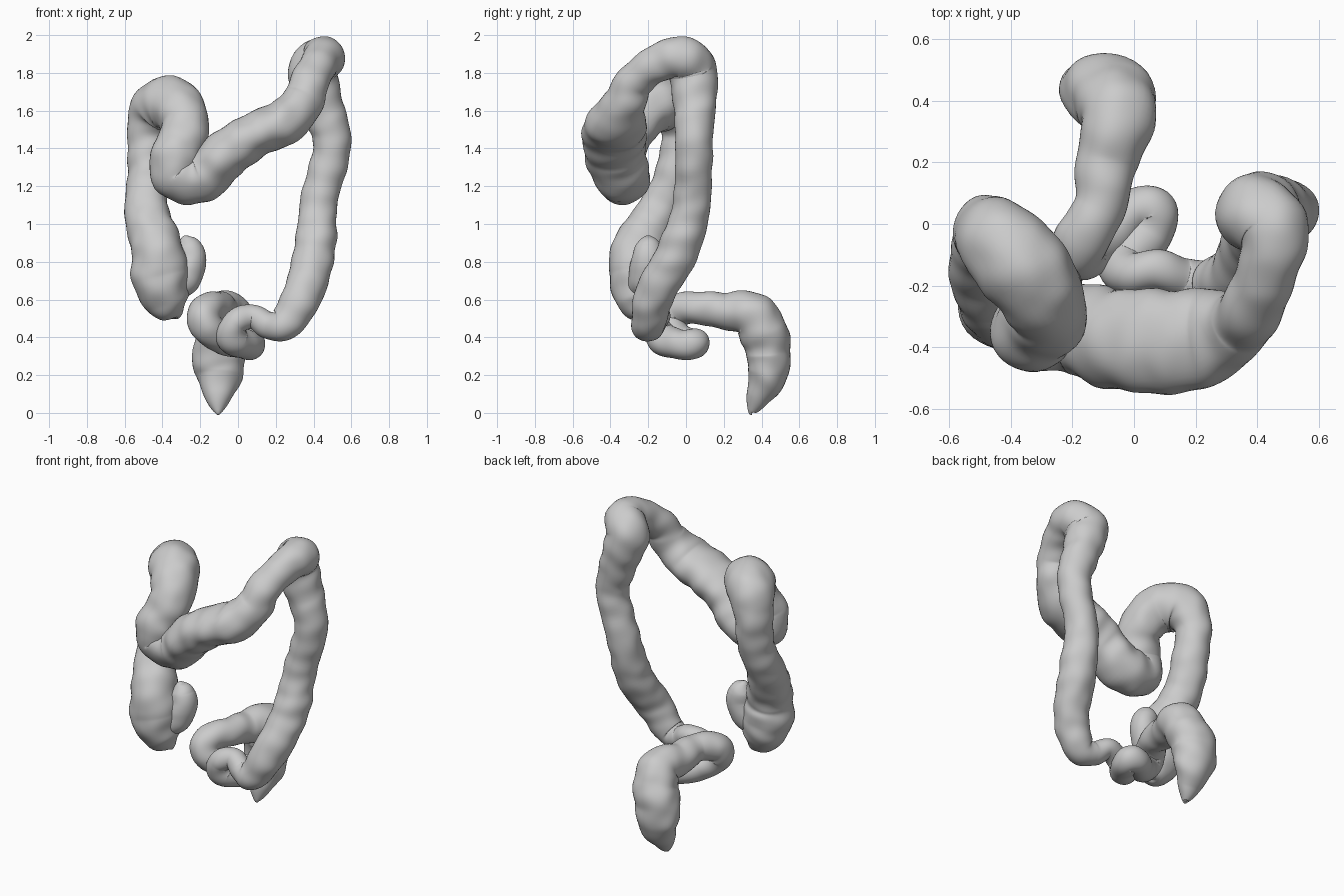
import bpy, bmesh, math
from mathutils import Vector, noise

SIDES, STEPS = 36, 14


def spline(p, i, t):
    # Catmull-Rom on x, y, z, radius and y-stretch
    a, b, c, d = (p[min(max(i + k, 0), len(p) - 1)] for k in (-1, 0, 1, 2))
    return [0.5 * (2 * q + (r - o) * t + (2 * o - 5 * q + 4 * r - s) * t * t
                   + (3 * q - o - 3 * r + s) * t ** 3) for o, q, r, s in zip(a, b, c, d)]


def tube(name, pts, bump=0.08):
    pts = [tuple(p) + (1,) if len(p) == 4 else p for p in pts]
    samples = [spline(pts, i, k / STEPS) for i in range(len(pts) - 1) for k in range(STEPS)]
    samples.append(list(pts[-1]))
    centres = [Vector(s[:3]) for s in samples]
    bm = bmesh.new()
    rings, side, dist = [], Vector((0.3, 1, 0.1)), 0
    for i, c in enumerate(centres):
        tan = (centres[min(i + 1, len(centres) - 1)] - centres[max(i - 1, 0)]).normalized()
        side = (side - tan * side.dot(tan)).normalized()
        up = tan.cross(side)
        dist += (c - centres[i - 1]).length if i else 0
        ring = []
        for k in range(SIDES):
            a = 2 * math.pi * k / SIDES
            d = side * math.cos(a) + up * math.sin(a)
            r = max(samples[i][3], 0.004)
            # soft lumps plus faint cross folds
            w = 1 + bump * (noise.noise((c + d * r) * 9) + 0.2 * math.sin(dist * 48 + 2 * math.sin(a)))
            off = d * r * w
            off.y *= samples[i][4]
            ring.append(bm.verts.new(c + off))
        rings.append(ring)
    for a, b in zip(rings, rings[1:]):
        for k in range(SIDES):
            n = (k + 1) % SIDES
            bm.faces.new((a[k], a[n], b[n], b[k]))
    bm.faces.new(rings[0][::-1])
    bm.faces.new(rings[-1])
    bmesh.ops.recalc_face_normals(bm, faces=bm.faces)
    for f in bm.faces:
        f.smooth = True
    me = bpy.data.meshes.new(name)
    bm.to_mesh(me)
    bm.free()
    ob = bpy.data.objects.new(name, me)
    bpy.context.collection.objects.link(ob)
    return ob


# Sections of the large bowel (x, y, z, radius, optional y-stretch)
ascending = [
    (-.33, -.24, .50, .01), (-.335, -.24, .515, .05), (-.37, -.25, .58, .115),
    (-.41, -.26, .72, .15), (-.43, -.25, .87, .14), (-.485, -.14, 1.08, .115),
    (-.475, -.05, 1.28, .11), (-.475, -.02, 1.48, .112), (-.43, -.06, 1.61, .14),
    (-.34, -.17, 1.63, .145), (-.28, -.28, 1.52, .13), (-.325, -.345, 1.37, .13),
]
transverse = [
    (-.33, -.34, 1.26, .13), (-.19, -.34, 1.25, .135, 1.1), (-.05, -.375, 1.38, .125, 1.3),
    (.1, -.38, 1.475, .12, 1.4), (.25, -.365, 1.545, .12, 1.3), (.345, -.32, 1.65, .11),
    (.385, -.27, 1.76, .1), (.435, -.14, 1.855, .1), (.455, -.02, 1.88, .115),
]
descending = [
    (.395, .035, 1.8, .13), (.455, .045, 1.6, .11), (.5, .04, 1.42, .1),
    (.43, .03, 1.12, .1), (.405, -.04, .86, .11), (.345, -.165, .63, .105),
    (.25, -.2, .475, .09),
]
sigmoid = [
    (.16, -.18, .465, .07), (.08, -.15, .51, .065),
    (-.01, -.16, .48, .07), (-.03, -.13, .4, .085), (.04, -.04, .365, .08),
    (.065, .035, .365, .08), (.0, .04, .37, .075), (-.08, -.03, .39, .08),
    (-.165, -.09, .46, .09), (-.17, -.05, .54, .09), (-.11, .06, .555, .085),
]
rectum = [
    (-.09, .2, .54, .1), (-.055, .34, .525, .12),
    (-.07, .41, .43, .135, .95), (-.1, .435, .32, .142, .83), (-.1, .43, .2, .125, .85),
    (-.105, .38, .08, .07, .9), (-.105, .35, .01, .025), (-.105, .35, .0, .008),
]
tube("large_bowel", ascending + transverse + descending + sigmoid + rectum)

# Stub of the small bowel joining the blind pouch
tube("small_bowel_stub", [
    (-.36, -.25, .66, .08), (-.275, -.22, .72, .085), (-.25, -.205, .81, .082),
    (-.26, -.2, .88, .07), (-.27, -.2, .925, .035), (-.27, -.2, .94, .005)])
